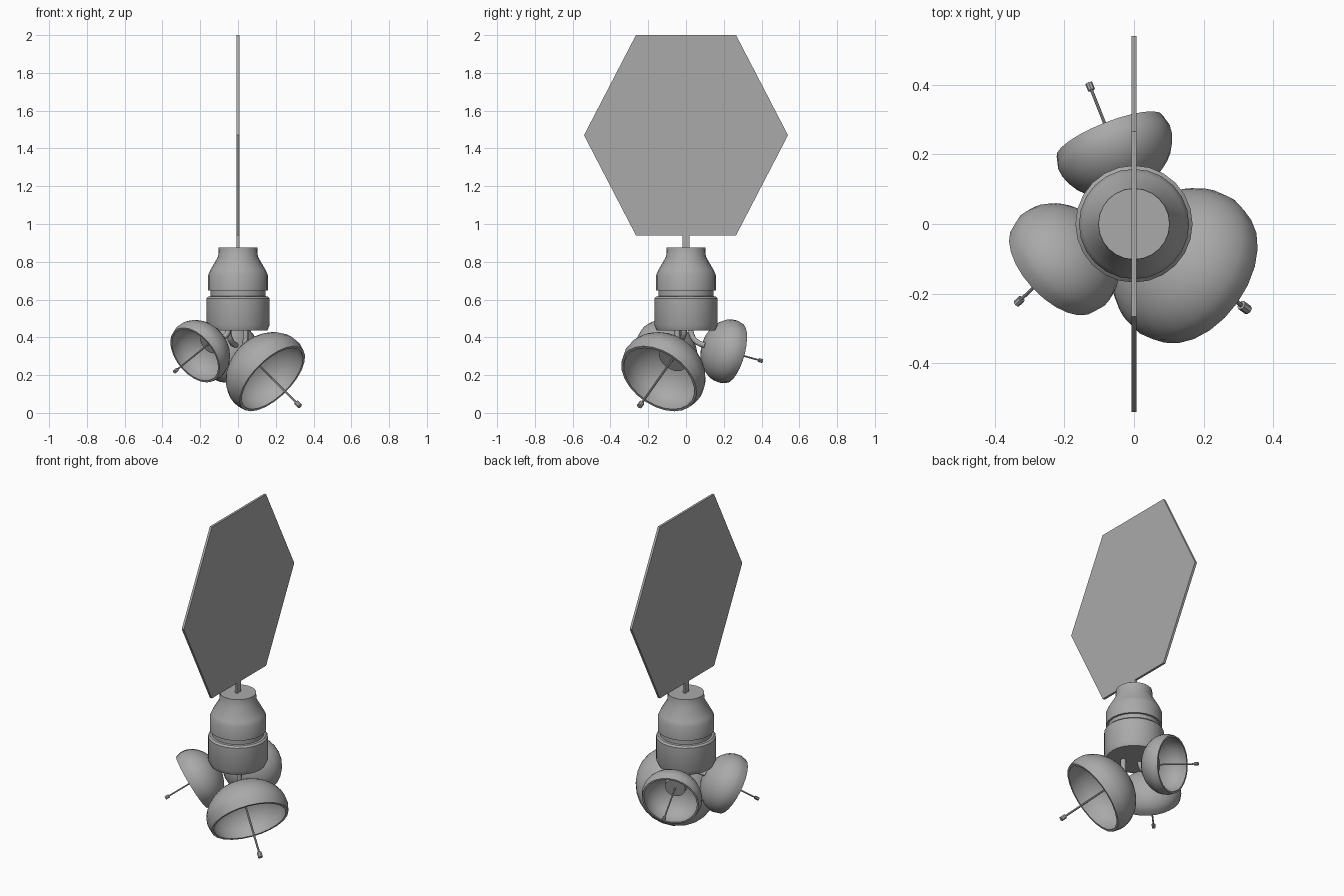
import bpy, bmesh, math
from mathutils import Vector, Matrix

if "Cube" in bpy.data.objects:
    bpy.data.objects.remove(bpy.data.objects["Cube"])

grey = bpy.data.materials.new("metal_grey")
grey.diffuse_color = (0.4, 0.4, 0.4, 1)
grey.use_nodes = True
grey.node_tree.nodes["Principled BSDF"].inputs["Base Color"].default_value = grey.diffuse_color


def finish(name, bm, matrix=Matrix(), smooth=True):
    bmesh.ops.recalc_face_normals(bm, faces=bm.faces)
    mesh = bpy.data.meshes.new(name)
    bm.to_mesh(mesh)
    bm.free()
    mesh.materials.append(grey)
    obj = bpy.data.objects.new(name, mesh)
    bpy.context.collection.objects.link(obj)
    obj.matrix_world = matrix
    if smooth:
        bpy.ops.object.select_all(action='DESELECT')
        obj.select_set(True)
        bpy.context.view_layer.objects.active = obj
        bpy.ops.object.shade_smooth_by_angle(angle=math.radians(30))
    return obj


def lathe(name, profile, sides=24, matrix=Matrix()):
    """Revolve (radius, height) points around local z."""
    bm = bmesh.new()
    verts = [bm.verts.new((r, 0, h)) for r, h in profile]
    edges = [bm.edges.new(pair) for pair in zip(verts, verts[1:])]
    bmesh.ops.spin(bm, geom=verts + edges, cent=(0, 0, 0), axis=(0, 0, 1),
                   angle=math.tau, steps=sides, use_duplicate=False)
    bmesh.ops.remove_doubles(bm, verts=bm.verts, dist=1e-5)
    return finish(name, bm, matrix)


def rod(name, radius, start, end, along, sides=8):
    """Cylinder between two distances along the axis of a frame."""
    lathe(name, [(0, start), (radius, start), (radius, end), (0, end)], sides, along)


def box(name, size, centre):
    bm = bmesh.new()
    bmesh.ops.create_cube(bm, size=1, matrix=Matrix.Translation(centre) @ Matrix.Diagonal((*size, 1)))
    finish(name, bm, smooth=False)


# Hexagonal panel and its short mount
bm = bmesh.new()
outline = [(-0.54, 1.47), (-0.265, 0.94), (0.265, 0.94), (0.54, 1.47), (0.265, 2.0), (-0.265, 2.0)]
face = bm.faces.new([bm.verts.new((-0.007, y, z)) for y, z in outline])
side = bmesh.ops.extrude_face_region(bm, geom=[face])
bmesh.ops.translate(bm, vec=(0.014, 0, 0),
                    verts=[v for v in side["geom"] if isinstance(v, bmesh.types.BMVert)])
finish("panel", bm, smooth=False)
box("panel_mount", (0.014, 0.036, 0.09), (0, 0, 0.905))

# Body with shoulder and groove
lathe("body", [(0, 0.436), (0.155, 0.436), (0.168, 0.465), (0.168, 0.606), (0.158, 0.616),
               (0.146, 0.618), (0.146, 0.648), (0.158, 0.648), (0.158, 0.73), (0.147, 0.755),
               (0.105, 0.828), (0.102, 0.876), (0, 0.876)])


def dish_profile():
    """Shell outline for a unit dish opening towards +z, with a raised hub inside."""
    angles = [math.radians(a) for a in range(0, 91, 10)]
    outer = [(math.cos(a), -0.12 - 0.8 * math.sin(a)) for a in angles]
    inner = [(0.92 * math.cos(a), -0.12 - 0.72 * math.sin(a)) for a in angles[:7]]
    hub = [(0.36, -0.78), (0.34, -0.6), (0, -0.6)]
    return outer[::-1] + [(0.95, 0.08), (0.89, 0.08)] + inner + hub


# Dishes: name, radius, centre, facing direction, arm root under the body
dishes = [
    ("large", 0.235, (0.17, -0.135, 0.193), (0.63, -0.447, -0.633), (0.04, -0.045)),
    ("left", 0.177, (-0.219, -0.118, 0.313), (-0.63, -0.59, -0.51), (-0.05, -0.01)),
    ("rear", 0.172, (-0.065, 0.24, 0.32), (-0.355, 0.9, -0.25), (-0.05, 0.025)),
]
for name, radius, centre, facing, root in dishes:
    centre, axis = Vector(centre), Vector(facing).normalized()
    frame = Matrix.Translation(centre) @ axis.to_track_quat('Z', 'Y').to_matrix().to_4x4()
    lathe(name + "_dish", [(r * radius, h * radius) for r, h in dish_profile()], 24, frame)

    # Feed rod and its tip
    rod(name + "_feed_rod", 0.026 * radius, -0.62 * radius, 0.97 * radius, frame)
    rod(name + "_feed_tip", 0.06 * radius, 0.93 * radius, 1.06 * radius, frame)

    # Bent support arm
    top = Vector((*root, 0.45))
    back = centre - axis * 0.88 * radius
    bend = Vector((*root, max(back.z, 0.37)))
    curve = bpy.data.curves.new(name + "_arm", 'CURVE')
    curve.dimensions = '3D'
    curve.bevel_depth = 0.015
    curve.bevel_resolution = 2
    curve.use_fill_caps = True
    spline = curve.splines.new('POLY')
    spline.points.add(8)
    for i, point in enumerate(spline.points):
        t = i / 8
        p = top * (1 - t) ** 2 + bend * 2 * t * (1 - t) + back * t ** 2
        point.co = (*p, 1)
    curve.materials.append(grey)
    bpy.context.collection.objects.link(bpy.data.objects.new(name + "_arm", curve))
